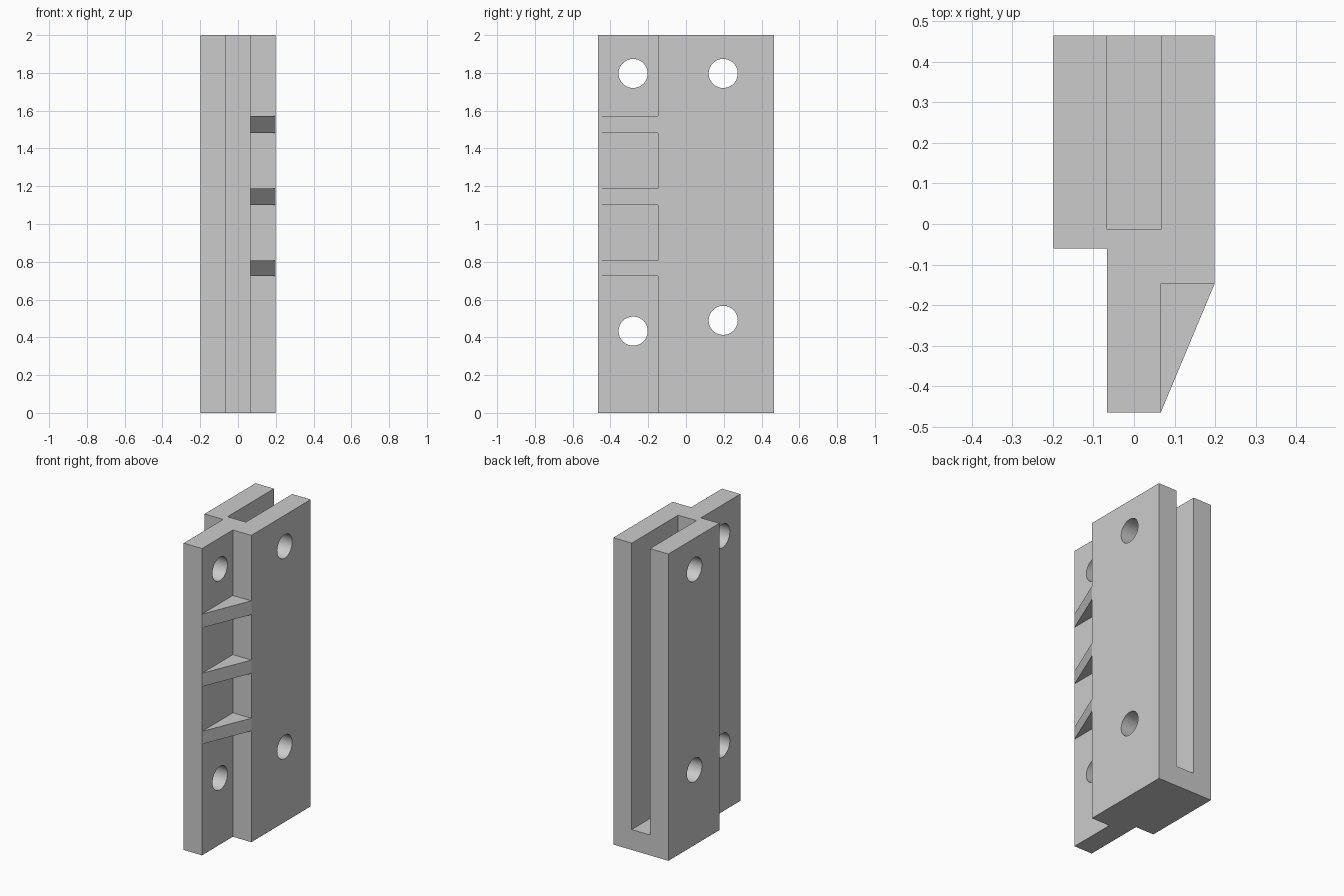
import bpy
import bmesh
import math

cube = bpy.data.objects.get("Cube")
if cube:
    bpy.data.objects.remove(cube, do_unlink=True)

grey = bpy.data.materials.new("plain grey")
grey.use_nodes = True
COLOUR = (0.6, 0.6, 0.6, 1)
grey.diffuse_color = COLOUR
grey.node_tree.nodes["Principled BSDF"].inputs["Base Color"].default_value = COLOUR


def prism(name, profile, z0, z1):
    """Extrude a plan outline between two heights."""
    bm = bmesh.new()
    face = bm.faces.new([bm.verts.new((x, y, z0)) for x, y in profile])
    top = bmesh.ops.extrude_face_region(bm, geom=[face])["geom"]
    bmesh.ops.translate(bm, vec=(0, 0, z1 - z0),
                        verts=[v for v in top if isinstance(v, bmesh.types.BMVert)])
    bmesh.ops.recalc_face_normals(bm, faces=bm.faces)
    mesh = bpy.data.meshes.new(name)
    bm.to_mesh(mesh)
    bm.free()
    mesh.materials.append(grey)
    obj = bpy.data.objects.new(name, mesh)
    bpy.context.collection.objects.link(obj)
    return obj


def cut(target, cutter):
    """Subtract the cutter, then discard it."""
    cutter.hide_render = True
    mod = target.modifiers.new("cut", "BOOLEAN")
    mod.operation = "DIFFERENCE"
    mod.solver = "EXACT"
    mod.object = cutter
    bpy.context.view_layer.objects.active = target
    bpy.ops.object.modifier_apply(modifier=mod.name)
    bpy.data.objects.remove(cutter, do_unlink=True)


# Body: channel block with a forward mounting flange
SIDE, WALL, FRONT, BACK = 0.199, 0.066, -0.465, 0.465
SHOULDER = -0.147
body = prism("channel_body", [
    (-SIDE, BACK), (-SIDE, -0.06), (-WALL, -0.06), (-WALL, FRONT),
    (WALL, FRONT), (WALL, SHOULDER), (SIDE, SHOULDER), (SIDE, BACK)], 0, 2)

# Slot, open at the top and back, closed at the bottom
cut(body, prism("slot_cutter", [
    (-WALL, -0.013), (WALL, -0.013), (WALL, 0.6), (-WALL, 0.6)], 0.133, 2.2))

# Bolt holes through flange and walls
for y, z in [(-0.28, 1.797), (0.197, 1.797), (-0.28, 0.433), (0.197, 0.49)]:
    bpy.ops.mesh.primitive_cylinder_add(vertices=48, radius=0.077, depth=1,
                                        location=(0, y, z),
                                        rotation=(0, math.pi / 2, 0))
    drill = bpy.context.object
    drill.data.materials.append(grey)
    cut(body, drill)

bpy.ops.object.select_all(action="DESELECT")
body.select_set(True)
bpy.context.view_layer.objects.active = body
bpy.ops.object.shade_smooth_by_angle(angle=math.radians(30))

# Triangular gussets bracing the flange
for label, z0, z1 in [("lower", 0.725, 0.808), ("middle", 1.1, 1.187), ("upper", 1.483, 1.573)]:
    prism(label + "_gusset", [(WALL, FRONT), (SIDE, SHOULDER), (WALL, SHOULDER)], z0, z1)
